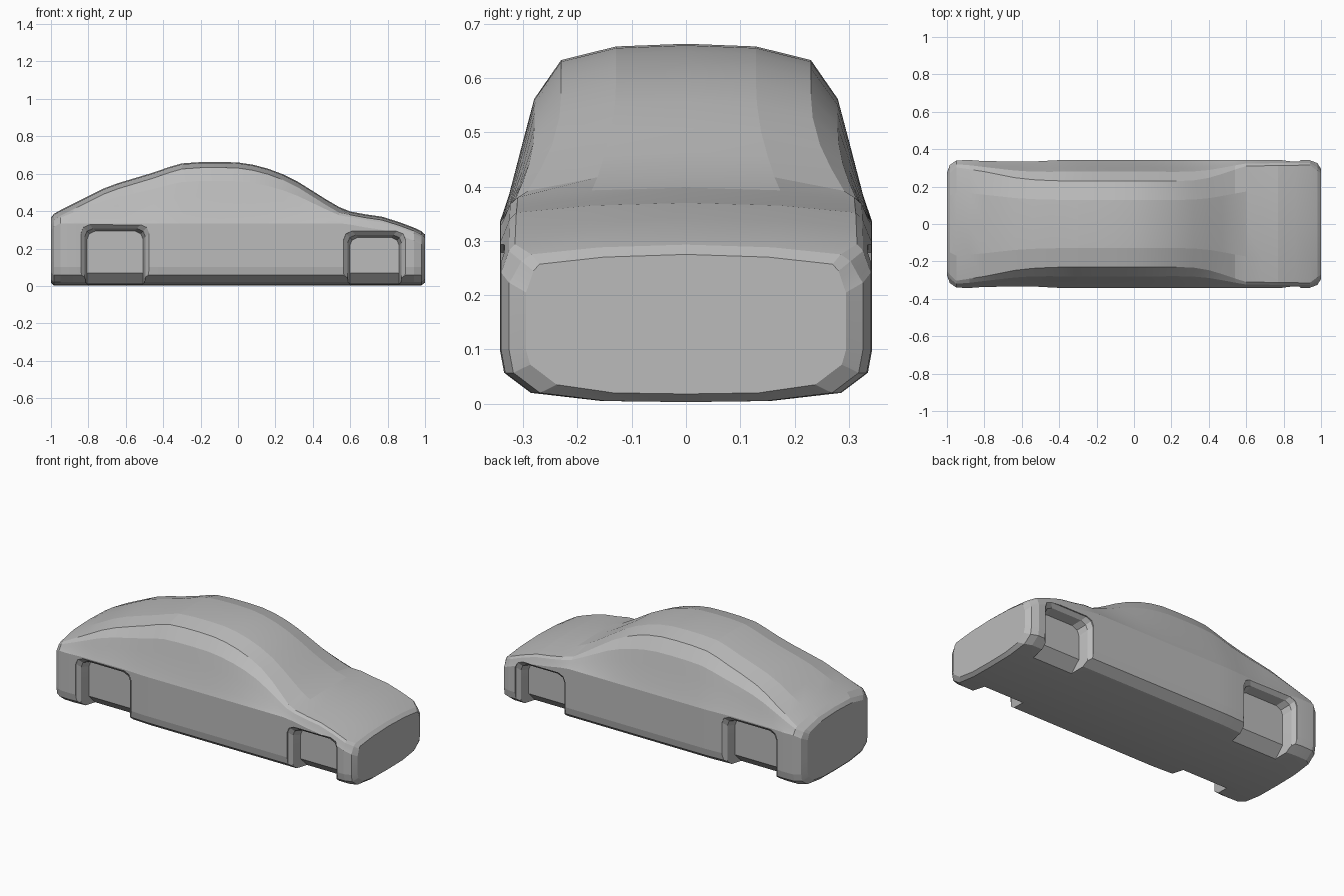
import bpy
import bmesh

default_cube = bpy.data.objects.get("Cube")
if default_cube:
    bpy.data.objects.remove(default_cube, do_unlink=True)

grey = bpy.data.materials.new("plain grey")
grey.use_nodes = True
grey.diffuse_color = (0.5, 0.5, 0.5, 1)
grey.node_tree.nodes["Principled BSDF"].inputs["Base Color"].default_value = (0.5, 0.5, 0.5, 1)


def lerp_curve(points, x):
    """Read a piecewise linear curve at x."""
    for (xa, va), (xb, vb) in zip(points, points[1:]):
        if x <= xb:
            return va + (vb - va) * (x - xa) / (xb - xa)
    return points[-1][1]


def mesh_object(name, bm):
    bmesh.ops.recalc_face_normals(bm, faces=bm.faces)
    mesh = bpy.data.meshes.new(name)
    bm.to_mesh(mesh)
    bm.free()
    mesh.materials.append(grey)
    obj = bpy.data.objects.new(name, mesh)
    bpy.context.collection.objects.link(obj)
    return obj


def bridge(bm, ring_a, ring_b):
    n = len(ring_a)
    for i in range(n):
        j = (i + 1) % n
        bm.faces.new((ring_a[i], ring_a[j], ring_b[j], ring_b[i]))


# Centre line of the body from tail to nose: (x, height)
roof_line = [(-1, .365), (-.985, .385), (-.95, .405), (-.88, .44), (-.8, .48),
             (-.72, .52), (-.64, .55), (-.54, .58), (-.45, .607), (-.37, .635),
             (-.3, .655), (-.2, .662), (-.1, .663), (0, .66), (.08, .648), (.16, .627),
             (.24, .597), (.32, .557), (.4, .507), (.47, .463), (.54, .422),
             (.6, .398), (.68, .383), (.77, .37), (.86, .342), (.94, .312),
             (.98, .293), (1, .275)]
# Half width of the roof edge and of the sides along the body
edge_line = [(-1, .25), (-.96, .305), (-.8, .28), (-.6, .24), (-.4, .23), (.3, .23),
             (.42, .25), (.52, .285), (.6, .31), (.94, .315), (1, .27)]
side_line = [(-1, .275), (-.985, .315), (-.95, .34), (-.88, .342), (-.8, .336),
             (-.54, .334), (-.37, .343), (.94, .341), (.98, .326), (1, .295)]


def body_section(x, top):
    edge = lerp_curve(edge_line, x)
    side = lerp_curve(side_line, x)
    drop = .03 if x < .6 else .018
    belt = min(.335, top - .07)
    rise = .015 if abs(x) == 1 else 0
    shoulder = top - drop
    half = [(0, .003 + rise), (.155 * side / .342, .005 + rise),
            (side - .057, .02 + rise), (side - .008, .057 + rise),
            (side, .1), (side, .2), (side, belt)]
    # Side glass bulges gently between belt and roof edge
    for up, inward in ((.17, .15), (.49, .37), (.76, .56), (1, 1)):
        half.append((side + (edge - side) * inward, belt + (shoulder - belt) * up))
    half += [(edge * .56, top - .005), (0, top)]
    return half + [(-y, z) for y, z in half[-2:0:-1]]


# Lofted car body
bm = bmesh.new()
rings = [[bm.verts.new((x, y, z)) for y, z in body_section(x, top)]
         for x, top in roof_line]
for a, b in zip(rings, rings[1:]):
    bridge(bm, a, b)
bm.faces.new(rings[0])
bm.faces.new(rings[-1])
body = mesh_object("car_body", bm)


def wheel_well_cutter(name, x0, x1, top, sign):
    """Pocket narrowing inward, its inner wall tucking under the floor."""
    bm = bmesh.new()
    layers = []
    for y, inset in ((.4, 0), (.335, .005), (.315, .025), (.26, .038)):
        a, b, t = x0 + inset, x1 - inset, top - inset
        left = [(a, -.05), (a, .02), (a, .07), (a, t - .045),
                (a + .012, t - .015), (a + .045, t)]
        outline = left + [(a + b - x, z) for x, z in reversed(left)]
        ring = []
        for x, z in outline:
            tuck = max(0, .07 - z) if y == .26 else 0
            ring.append(bm.verts.new((x, sign * (y - tuck), z)))
        layers.append(ring)
    for a, b in zip(layers, layers[1:]):
        bridge(bm, a, b)
    for ring in (layers[0], layers[-1]):
        n = len(ring)
        for i in range(n // 2 - 1):
            bm.faces.new((ring[i], ring[i + 1], ring[n - 2 - i], ring[n - 1 - i]))
    cutter = mesh_object(name, bm)
    cutter.hide_render = True
    return cutter


# Four wheel wells cut from the body
cutters = []
for sign, side in ((1, "back"), (-1, "front")):
    cutters.append(wheel_well_cutter(side + "_tail_well_cutter", -.845, -.47, .332, sign))
    cutters.append(wheel_well_cutter(side + "_nose_well_cutter", .56, .9, .298, sign))
for cutter in cutters:
    cut = body.modifiers.new(cutter.name, "BOOLEAN")
    cut.operation = "DIFFERENCE"
    cut.solver = "EXACT"
    cut.object = cutter

# Bake the cuts and drop the helpers
bpy.context.view_layer.update()
graph = bpy.context.evaluated_depsgraph_get()
cut_mesh = bpy.data.meshes.new_from_object(body.evaluated_get(graph))
body.modifiers.clear()
body.data = cut_mesh
for cutter in cutters:
    bpy.data.objects.remove(cutter, do_unlink=True)

# Soft shading over gentle curves, crisp edges elsewhere
bpy.ops.object.select_all(action="DESELECT")
body.select_set(True)
bpy.context.view_layer.objects.active = body
bpy.ops.object.shade_smooth_by_angle(angle=.15)
